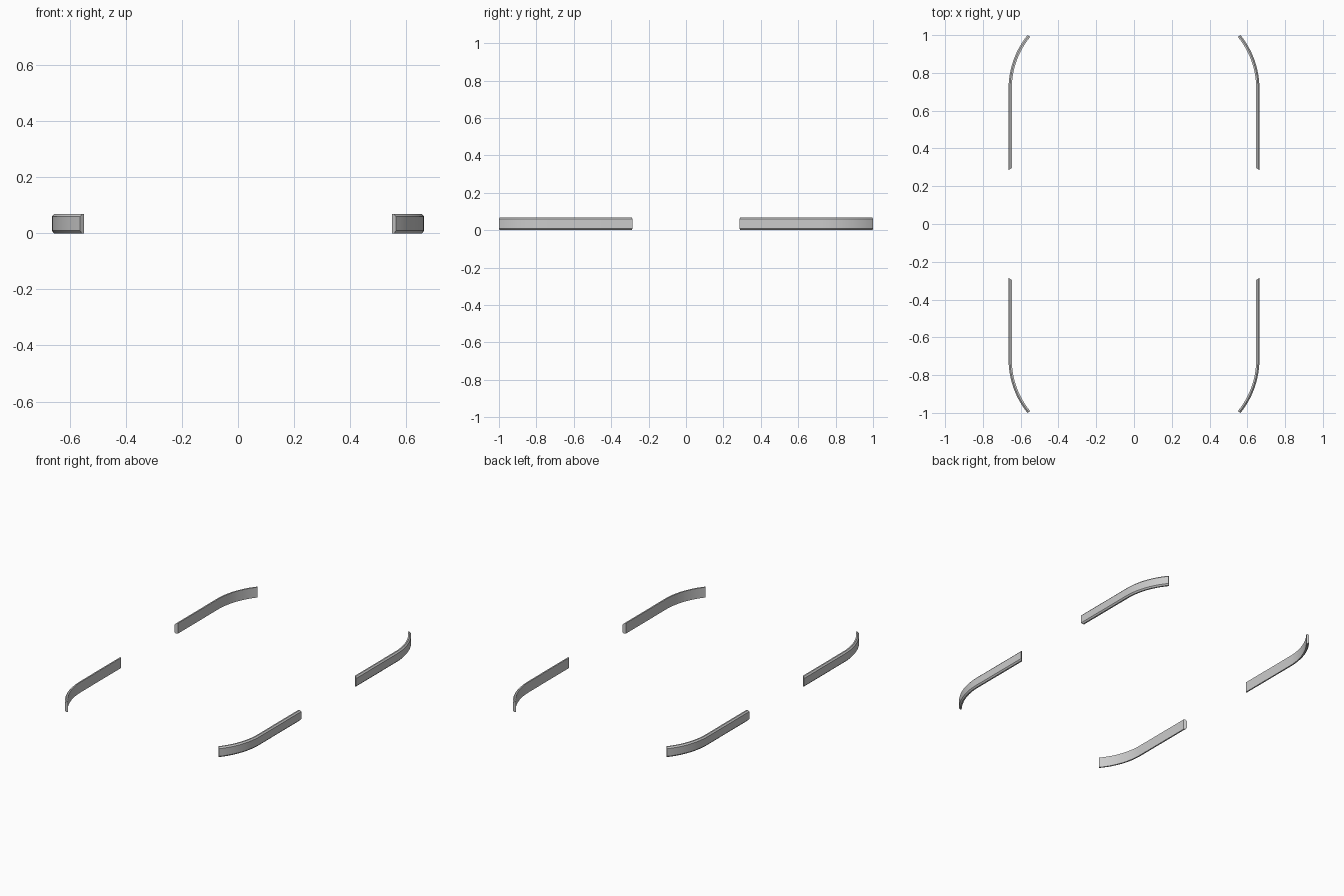
import bpy, bmesh, math

if "Cube" in bpy.data.objects:
    bpy.data.objects.remove(bpy.data.objects["Cube"])

X_OUT, T, H = 0.664, 0.017, 0.068     # outer face, thickness, height
Y_IN, Y_ARC = 0.286, 0.718            # inner end and start of the bend
R, ANGLE, STEPS = 0.447, math.radians(39.3), 12

# cross-section: (inset from outer face, height), outer edges chamfered
PROFILE = [(0, 0.009), (0.008, 0), (T, 0), (T, H), (0.008, H), (0, H - 0.009)]


def station(i, d):
    """Plan position of a profile point with inset d at path station i."""
    if i < 0:                          # mitred straight end
        return X_OUT - d, Y_IN + d * 0.6
    a = ANGLE * i / STEPS
    return X_OUT - R + (R - d) * math.cos(a), Y_ARC + (R - d) * math.sin(a)


def rail(name, sx, sy):
    bm = bmesh.new()
    rings = []
    for i in range(-1, STEPS + 1):
        ring = []
        for d, z in PROFILE:
            x, y = station(i, d)
            ring.append(bm.verts.new((x * sx, y * sy, z)))
        rings.append(ring)
    n = len(PROFILE)
    for a, b in zip(rings, rings[1:]):
        for k in range(n):
            bm.faces.new((a[k], a[(k + 1) % n], b[(k + 1) % n], b[k]))
    bm.faces.new(rings[0])
    bm.faces.new(rings[-1])
    bmesh.ops.recalc_face_normals(bm, faces=bm.faces)
    mesh = bpy.data.meshes.new(name)
    bm.to_mesh(mesh)
    bm.free()
    ob = bpy.data.objects.new(name, mesh)
    bpy.context.collection.objects.link(ob)
    bpy.ops.object.select_all(action='DESELECT')
    ob.select_set(True)
    bpy.context.view_layer.objects.active = ob
    bpy.ops.object.shade_smooth_by_angle(angle=math.radians(25))


# four corner rails
for side, sx in (("left", -1), ("right", 1)):
    for end, sy in (("front", -1), ("back", 1)):
        rail(f"{end}_{side}_rail", sx, sy)
